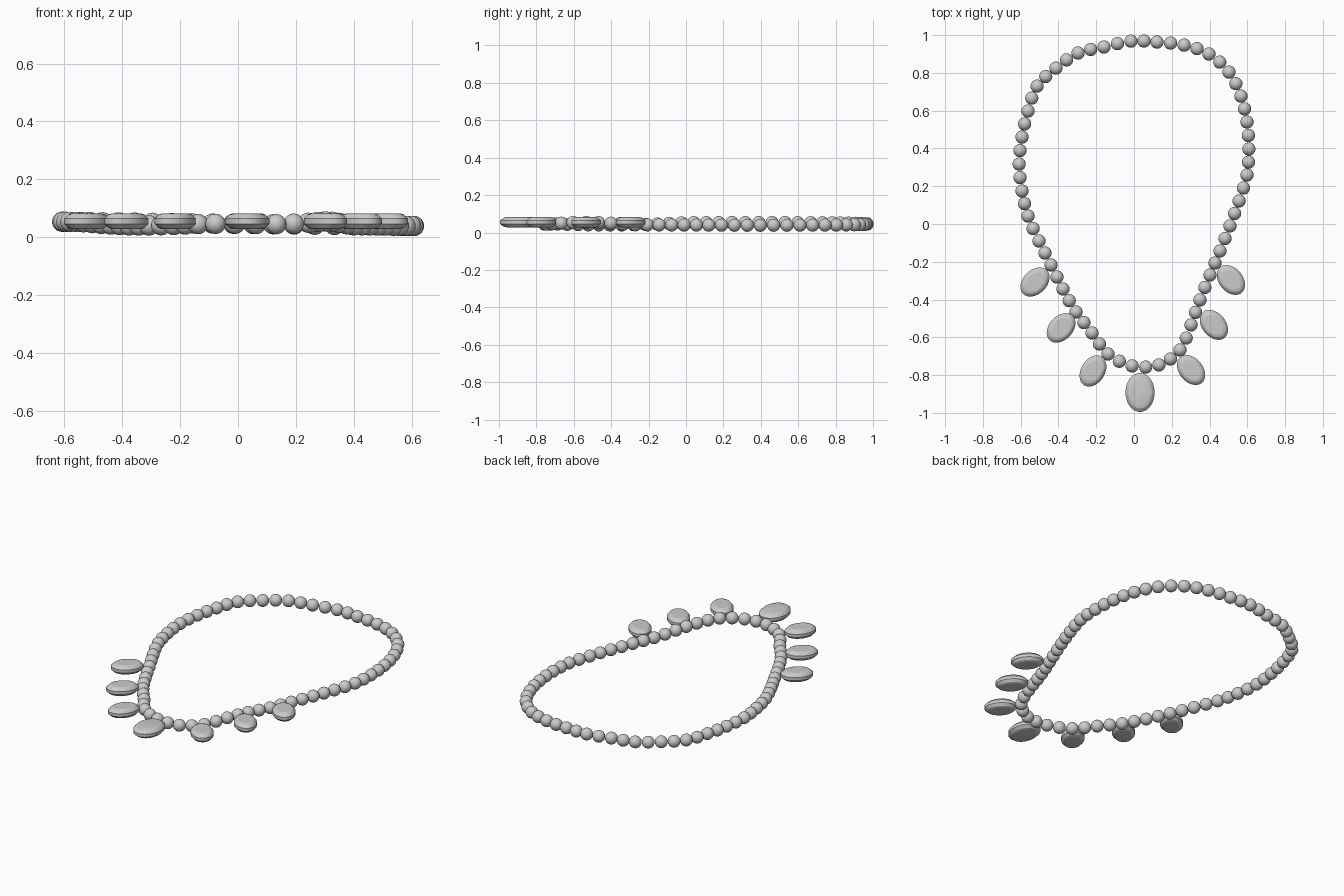
import bpy, bmesh, math
from mathutils import Vector, Matrix

if "Cube" in bpy.data.objects:
    bpy.data.objects.remove(bpy.data.objects["Cube"])

BEAD_R = 0.035

# Closed path of the string, seen from above (every second bead)
PATH = [(-.016, .968), (.122, .963), (.265, .947), (.397, .90), (.503, .804), (.566, .677),
        (.598, .54), (.608, .397), (.598, .259), (.556, .122), (.508, -.01), (.455, -.143),
        (.402, -.27), (.349, -.402), (.302, -.534), (.243, -.667), (.132, -.746),
        (-.01, -.751), (-.138, -.688), (-.222, -.577), (-.307, -.466), (-.376, -.344),
        (-.439, -.217), (-.503, -.09), (-.561, .042), (-.593, .175), (-.608, .317),
        (-.593, .46), (-.561, .598), (-.513, .73), (-.413, .825), (-.296, .905), (-.159, .937)]


def finish(name, bm, location, angle=0.0, sharp=30):
    bmesh.ops.recalc_face_normals(bm, faces=bm.faces)
    mesh = bpy.data.meshes.new(name)
    bm.to_mesh(mesh)
    bm.free()
    ob = bpy.data.objects.new(name, mesh)
    bpy.context.collection.objects.link(ob)
    ob.location = location
    ob.rotation_euler.z = angle
    for o in bpy.context.selected_objects:
        o.select_set(False)
    ob.select_set(True)
    bpy.context.view_layer.objects.active = ob
    bpy.ops.object.shade_smooth_by_angle(angle=math.radians(sharp))
    return ob


def bead_height(x, y):
    # the string lies slightly uneven: higher on the left and at the front right
    z = 0.046 - 0.012 * x
    if x > 0 and y < -0.3:
        z += 0.012 * math.sin(math.pi * min(1, (-0.3 - y) / 0.45))
    if x < 0 and y < 0:
        z -= 0.010 * math.sin(math.pi * min(1, -y / 0.75))
    return z


# Round beads, with a midpoint bead interpolated between path points
beads = []
n = len(PATH)
for i in range(n):
    a, b, c, d = (Vector(PATH[(i + k) % n]) for k in (-1, 0, 1, 2))
    beads += [b, (9 * (b + c) - a - d) / 16]

bm = bmesh.new()
for p in beads:
    pos = Vector((p.x, p.y, bead_height(p.x, p.y)))
    bmesh.ops.create_uvsphere(bm, u_segments=24, v_segments=14, radius=BEAD_R,
                              matrix=Matrix.Translation(pos))
finish("bead_string", bm, (0, 0, 0))


# Oval cut pendants: stacked elliptical rings
def pendant(name, x, y, long, short, degrees, segments=40):
    rings = [(.66, .027), (.82, .023), (1, .009), (1, -.009), (.82, -.023), (.66, -.027)]
    bm = bmesh.new()
    loops = []
    for s, z in rings:
        loops.append([bm.verts.new((long * s * math.cos(t), short * s * math.sin(t), z))
                      for t in (2 * math.pi * k / segments for k in range(segments))])
    for lo, hi in zip(loops, loops[1:]):
        for k in range(segments):
            m = (k + 1) % segments
            bm.faces.new((lo[k], lo[m], hi[m], hi[k]))
    bm.faces.new(loops[0])
    bm.faces.new(loops[-1])
    finish(name, bm, (x, y, 0.055), math.radians(degrees), 15)


pendant("centre_pendant", .032, -.892, .103, .077, 90)
for i, (x, y, deg) in enumerate([(-.524, -.307, 45), (-.386, -.55, 47), (-.217, -.778, 58),
                                 (.513, -.296, 130), (.423, -.534, 130), (.302, -.773, 130)]):
    pendant(f"side_pendant_{i + 1}", x, y, .089, .063, deg)
